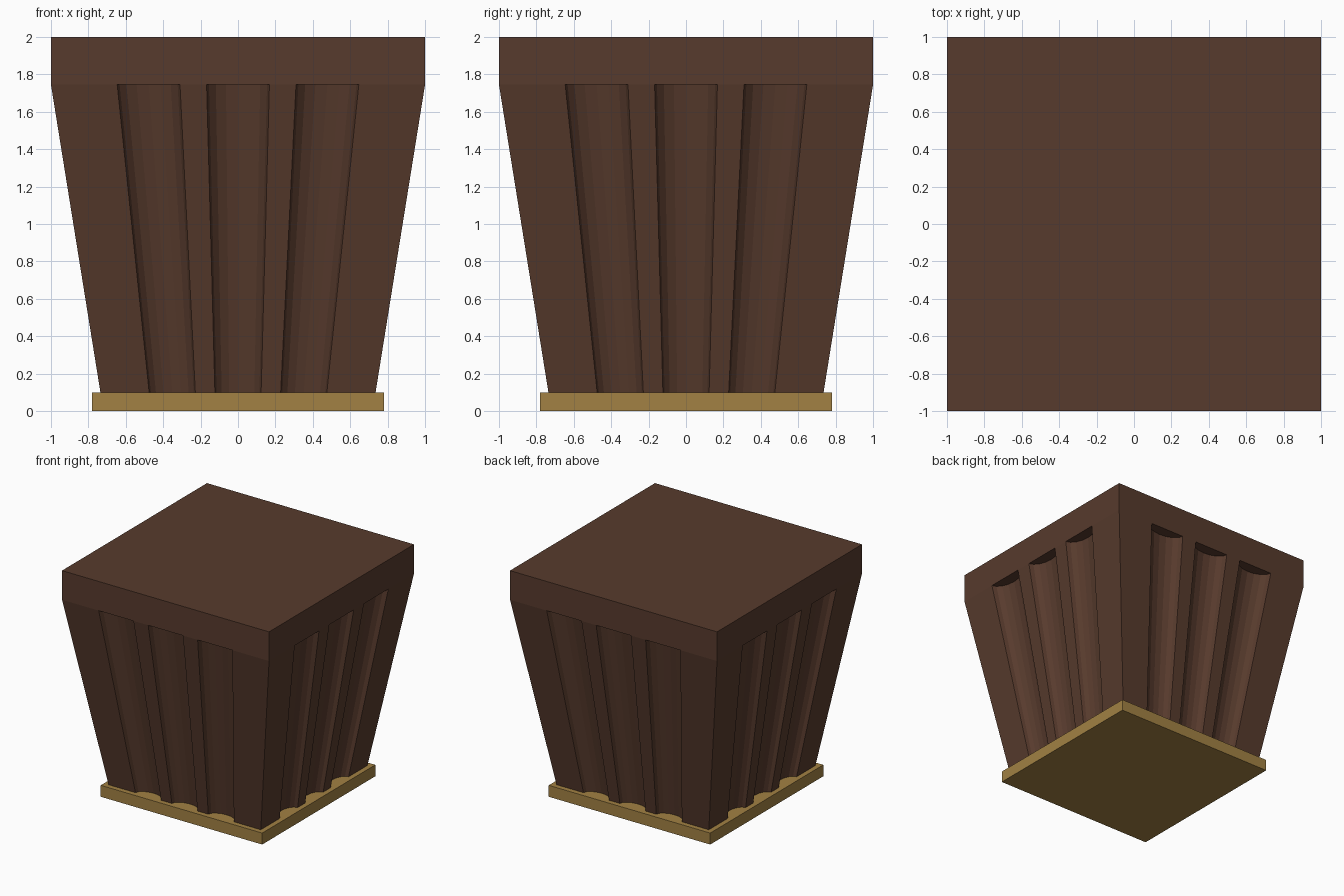
import bpy
import bmesh
from math import sin, cos, pi
from mathutils import Matrix, Vector

cube = bpy.data.objects.get("Cube")
if cube:
    bpy.data.objects.remove(cube, do_unlink=True)


def material(name, color):
    m = bpy.data.materials.new(name)
    m.use_nodes = True
    m.diffuse_color = color
    m.node_tree.nodes["Principled BSDF"].inputs["Base Color"].default_value = color
    return m


wood = material("dark brown wood", (0.096, 0.043, 0.026, 1))
brass = material("aged brass", (0.36, 0.22, 0.056, 1))


def finish(bm, name, mat):
    bmesh.ops.recalc_face_normals(bm, faces=bm.faces)
    mesh = bpy.data.meshes.new(name)
    bm.to_mesh(mesh)
    bm.free()
    mesh.materials.append(mat)
    obj = bpy.data.objects.new(name, mesh)
    bpy.context.collection.objects.link(obj)
    return obj


def slab(name, half, bottom, top, mat):
    bm = bmesh.new()
    bmesh.ops.create_cube(bm, size=1)
    bmesh.ops.scale(bm, vec=(2 * half, 2 * half, top - bottom), verts=bm.verts)
    bmesh.ops.translate(bm, vec=(0, 0, (top + bottom) / 2), verts=bm.verts)
    return finish(bm, name, mat)


def fluted_outline(radius=0.168, depth=0.1, spacing=0.478, steps=8):
    """Square outline with three scooped flutes on each side."""
    side = [Vector((-1, -1, 0))]
    for center in (-spacing, 0, spacing):
        for i in range(steps + 1):
            a = pi * i / steps
            side.append(Vector((center - radius * cos(a), depth * sin(a) - 1, 0)))
    return [Matrix.Rotation(k * pi / 2, 3, "Z") @ p for k in range(4) for p in side]


def tapered_body(name, bottom, top, bottom_scale, mat):
    bm = bmesh.new()
    outline = fluted_outline()
    low = [bm.verts.new((p.x * bottom_scale, p.y * bottom_scale, bottom)) for p in outline]
    high = [bm.verts.new((p.x, p.y, top)) for p in outline]
    n = len(outline)
    for i in range(n):
        j = (i + 1) % n
        bm.faces.new((low[i], low[j], high[j], high[i]))
    bm.faces.new(low)
    bm.faces.new(high)
    return finish(bm, name, mat)


# Brass foot plate, fluted tapering body, square top block
slab("foot_plate", 0.78, 0, 0.1, brass)
tapered_body("fluted_body", 0.003, 1.745, 0.72, wood)
slab("top_block", 1, 1.745, 2, wood)
